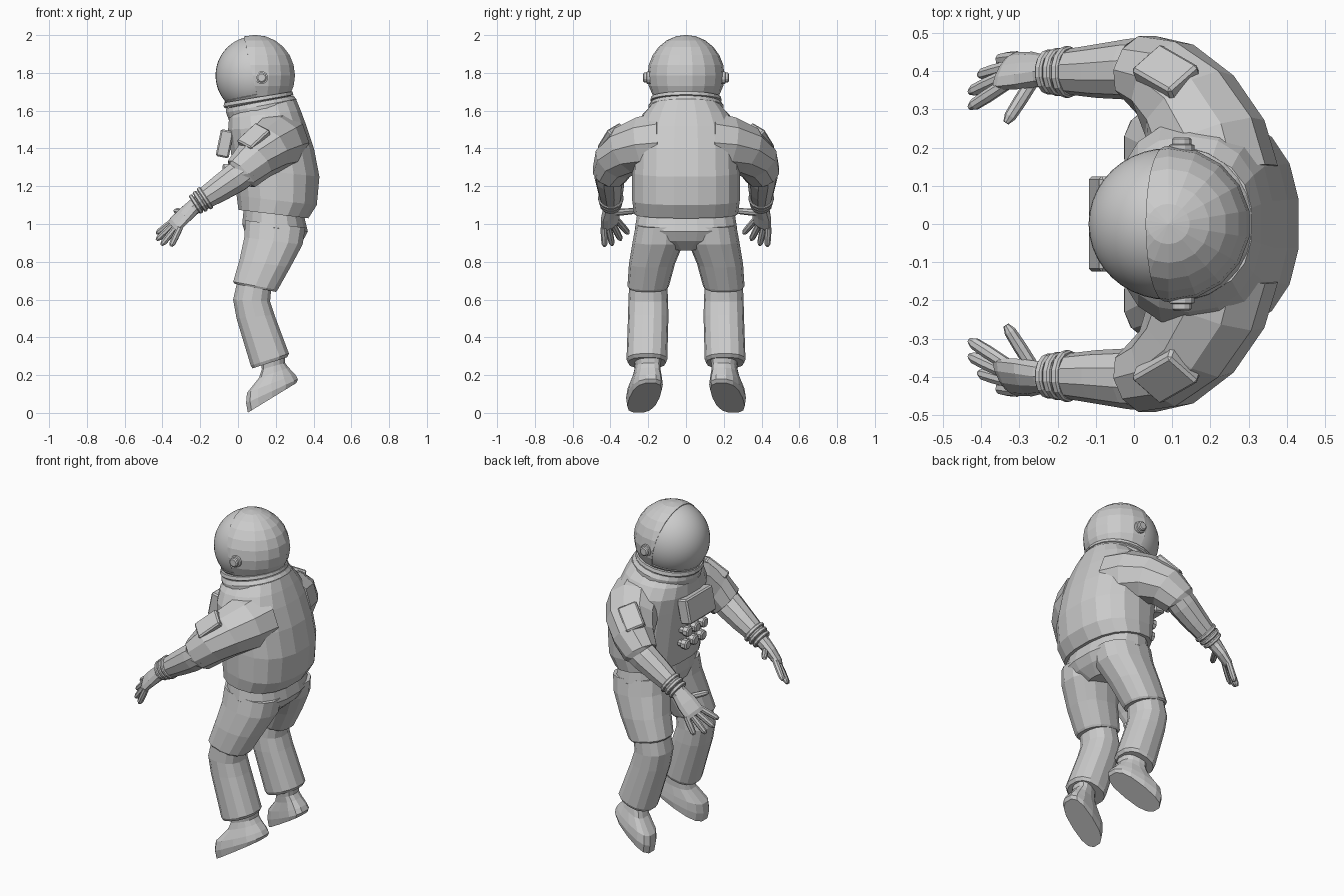
import bpy, bmesh
from math import cos, sin, tau, copysign
from mathutils import Vector, Matrix

cube = bpy.data.objects.get("Cube")
if cube:
    bpy.data.objects.remove(cube, do_unlink=True)

suit = bpy.data.materials.new("suit_grey")
suit.use_nodes = True
GREY = (0.6, 0.6, 0.6, 1)
suit.diffuse_color = GREY
suit.node_tree.nodes["Principled BSDF"].inputs["Base Color"].default_value = GREY


def finish(name, bm, smooth=False):
    bmesh.ops.recalc_face_normals(bm, faces=bm.faces)
    for f in bm.faces:
        f.smooth = smooth
    mesh = bpy.data.meshes.new(name)
    bm.to_mesh(mesh)
    bm.free()
    mesh.materials.append(suit)
    obj = bpy.data.objects.new(name, mesh)
    bpy.context.collection.objects.link(obj)
    return obj


def skin(name, rings):
    """Join closed rings of points into a capped solid."""
    bm = bmesh.new()
    loops = [[bm.verts.new(p) for p in ring] for ring in rings]
    n = len(loops[0])
    for a, b in zip(loops, loops[1:]):
        for i in range(n):
            j = (i + 1) % n
            bm.faces.new((a[i], a[j], b[j], b[i]))
    bm.faces.new(loops[0])
    bm.faces.new(loops[-1])
    return finish(name, bm)


def section(c, u, v, sides, power=1.0):
    pts = []
    for i in range(sides):
        t = tau * (i + 0.5) / sides
        ct, st = cos(t), sin(t)
        pts.append(c + u * copysign(abs(ct) ** power, ct) + v * copysign(abs(st) ** power, st))
    return pts


def body(name, rows, sides=14, power=0.85, turn=0.0):
    """Rows: front x, front z, back x, back z, centre y, half width."""
    rings = []
    for xf, zf, xb, zb, y, w in rows:
        front, back = Vector((xf, y, zf)), Vector((xb, y, zb))
        ring = section((front + back) / 2, (back - front) / 2, Vector((0, w, 0)), sides, power)
        for p in ring:
            p.y += turn * (0.2 - p.x)
        rings.append(ring)
    return skin(name, rings)


def tube(name, rows, sides=10, ref=(0, 0, 1)):
    """Rows: centre point, radius along ref, radius across."""
    pts = [Vector(r[0]) for r in rows]
    rings = []
    for i, (_, a, b) in enumerate(rows):
        d = (pts[min(i + 1, len(pts) - 1)] - pts[max(i - 1, 0)]).normalized()
        u = Vector(ref)
        u = (u - d * u.dot(d)).normalized()
        rings.append(section(pts[i], u * a, d.cross(u) * b, sides))
    return skin(name, rings)


def plate(name, centre, along, normal, size, bevel=0.008):
    """Bevelled box whose local x follows along and local z follows normal."""
    z = Vector(normal).normalized()
    x = Vector(along)
    x = (x - z * x.dot(z)).normalized()
    basis = Matrix((x, z.cross(x), z)).transposed().to_4x4()
    bm = bmesh.new()
    bmesh.ops.create_cube(bm, size=1)
    bmesh.ops.scale(bm, vec=size, verts=bm.verts)
    bmesh.ops.bevel(bm, geom=bm.edges[:], offset=bevel, segments=1, affect='EDGES')
    bmesh.ops.transform(bm, matrix=Matrix.Translation(centre) @ basis, verts=bm.verts)
    return finish(name, bm)


# Helmet: faceted shell with an opening, smooth visor behind it
HEAD = Vector((0.09, 0, 1.786))
RIM, RIM_N = Vector((0.065, 0, 1.84)), Vector((-0.97, 0, -0.22)).normalized()
CHIN, CHIN_N = Vector((0, 0, 1.665)), Vector((-0.2, 0, 0.98)).normalized()


def head_sphere(segments, rings, r):
    bm = bmesh.new()
    bmesh.ops.create_uvsphere(bm, u_segments=segments, v_segments=rings, radius=r)
    bmesh.ops.scale(bm, vec=(1, 0.95, 1), verts=bm.verts)
    bmesh.ops.translate(bm, vec=HEAD, verts=bm.verts)
    return bm


bm = head_sphere(18, 12, 0.215)
for co, no in ((RIM, RIM_N), (CHIN, CHIN_N)):
    bmesh.ops.bisect_plane(bm, geom=bm.verts[:] + bm.edges[:] + bm.faces[:], plane_co=co, plane_no=no)
opening = []
for f in bm.faces:
    m = f.calc_center_median()
    if (m - RIM).dot(RIM_N) > 0 and (m - CHIN).dot(CHIN_N) > 0:
        opening.append(f)
bmesh.ops.delete(bm, geom=opening, context='FACES')
shell = finish("helmet_shell", bm)
thick = shell.modifiers.new("thickness", 'SOLIDIFY')
thick.thickness = 0.015
finish("visor", head_sphere(40, 24, 0.209), smooth=True)

# Collar rings under the helmet
body("helmet_ring", [(-0.07, 1.612, 0.285, 1.68, 0, 0.18), (-0.078, 1.622, 0.295, 1.685, 0, 0.19),
                     (-0.075, 1.642, 0.29, 1.702, 0, 0.185)], sides=24, power=1)
body("collar", [(-0.05, 1.55, 0.31, 1.62, 0, 0.2), (-0.065, 1.59, 0.31, 1.662, 0, 0.2),
                (-0.065, 1.612, 0.295, 1.68, 0, 0.185)], sides=24, power=1)

# Torso and pelvis
body("jacket", [(0.0, 1.075, 0.375, 1.03, 0, 0.275), (-0.01, 1.15, 0.42, 1.10, 0, 0.285),
                (-0.03, 1.30, 0.434, 1.25, 0, 0.285), (-0.045, 1.42, 0.405, 1.40, 0, 0.28),
                (-0.055, 1.50, 0.365, 1.52, 0, 0.27), (-0.05, 1.56, 0.335, 1.60, 0, 0.23),
                (-0.04, 1.59, 0.31, 1.66, 0, 0.185)], sides=18)
body("pelvis", [(0.03, 1.10, 0.35, 1.05, 0, 0.255), (0.02, 1.0, 0.372, 0.96, 0, 0.27),
                (0.04, 0.94, 0.345, 0.91, 0, 0.24), (0.09, 0.89, 0.29, 0.86, 0, 0.1)], sides=18)

# Chest pack with hose connectors below it
plate("chest_pack", (-0.07, 0, 1.425), (0, 1, 0), (-0.97, 0, 0.2), (0.25, 0.145, 0.07))
for z in (1.29, 1.21):
    for y in (-0.075, 0, 0.075):
        x = -0.025 + (1.29 - z) * 0.15
        tube("hose_connector", [((x + 0.05, y, z), 0.02, 0.02), ((x - 0.02, y, z), 0.02, 0.02),
                                ((x - 0.022, y, z), 0.03, 0.03), ((x - 0.05, y, z), 0.03, 0.03),
                                ((x - 0.056, y, z), 0.022, 0.022)], sides=8)

for side, s in (("left", -1), ("right", 1)):
    # Helmet side knob
    tube(side + "_helmet_knob", [((0.125, s * y, 1.775), r, r) for y, r in
                                 ((0.17, 0.034), (0.207, 0.034), (0.209, 0.027), (0.222, 0.027), (0.227, 0.02))],
         sides=12)

    # Trouser leg, lower leg and boot
    body(side + "_thigh", [(0.035, 1.02, 0.36, 0.98, s * 0.135, 0.13), (0.03, 0.93, 0.345, 0.89, s * 0.145, 0.137),
                           (0.005, 0.81, 0.28, 0.77, s * 0.18, 0.122), (-0.028, 0.695, 0.212, 0.65, s * 0.2, 0.11),
                           (-0.022, 0.685, 0.203, 0.64, s * 0.2, 0.104)])
    body(side + "_lower_leg", [(0.0, 0.72, 0.18, 0.68, s * 0.2, 0.1), (-0.028, 0.60, 0.172, 0.59, s * 0.2, 0.105),
                               (-0.01, 0.50, 0.195, 0.52, s * 0.2, 0.107), (0.065, 0.25, 0.272, 0.315, s * 0.207, 0.108),
                               (0.075, 0.235, 0.262, 0.295, s * 0.207, 0.1)])
    body(side + "_boot", [(0.05, 0.0, 0.312, 0.16, s * 0.215, 0.08), (0.04, 0.05, 0.32, 0.18, s * 0.215, 0.085),
                          (0.045, 0.105, 0.305, 0.205, s * 0.212, 0.08), (0.11, 0.185, 0.27, 0.24, s * 0.205, 0.068),
                          (0.125, 0.23, 0.25, 0.265, s * 0.2, 0.065), (0.12, 0.29, 0.25, 0.31, s * 0.2, 0.07)],
         power=0.75, turn=s * 0.25)

    # Sleeve, shoulder pouch and forearm
    def arm(name, rows, sides=10, ref=(0, 0, 1)):
        return tube(side + name, [((x, s * y, z), a, b) for x, y, z, a, b in rows], sides,
                    (ref[0], s * ref[1], ref[2]))

    arm("_sleeve", [(0.21, 0.12, 1.43, 0.17, 0.17), (0.19, 0.22, 1.42, 0.155, 0.16), (0.145, 0.31, 1.39, 0.135, 0.14),
                    (0.085, 0.375, 1.335, 0.118, 0.118), (0.018, 0.405, 1.265, 0.1, 0.095),
                    (0.015, 0.405, 1.262, 0.085, 0.08)])
    plate(side + "_shoulder_pouch", (0.085, s * 0.395, 1.455), (-0.6, s * 0.35, -0.55),
          (-0.25, s * 0.7, 0.7), (0.15, 0.11, 0.05))
    arm("_forearm", [(0.06, 0.41, 1.295, 0.08, 0.078), (-0.01, 0.405, 1.245, 0.082, 0.08),
                     (-0.1, 0.4, 1.185, 0.072, 0.07), (-0.2, 0.398, 1.12, 0.056, 0.056)])
    for x in (-0.175, -0.2, -0.222):
        z = 1.12 + (x + 0.2) * 0.65
        r = 0.063 + (x + 0.2) * 0.2
        arm("_wrist_ring", [(x + d, 0.398, z + d * 0.65, r - e, r - e) for d, e in
                            ((0.009, 0.005), (0.005, 0), (-0.005, 0), (-0.009, 0.005))], 14)

    # Glove: palm, four fingers and thumb
    spread = (0.03, 0.075, -0.055)
    arm("_palm", [(-0.2, 0.398, 1.115, 0.045, 0.045), (-0.24, 0.4, 1.085, 0.046, 0.038),
                  (-0.285, 0.402, 1.045, 0.058, 0.032), (-0.33, 0.4, 1.0, 0.06, 0.026),
                  (-0.345, 0.4, 0.985, 0.052, 0.016)], 10, spread)
    fingers = (("_index_finger", (-0.345, 0.36, 1.015), (-0.43, 0.305, 0.95)),
               ("_middle_finger", (-0.345, 0.385, 0.995), (-0.43, 0.345, 0.915)),
               ("_ring_finger", (-0.335, 0.41, 0.975), (-0.405, 0.39, 0.888)),
               ("_little_finger", (-0.315, 0.435, 0.965), (-0.355, 0.43, 0.882)),
               ("_thumb", (-0.265, 0.375, 1.06), (-0.335, 0.265, 1.07)))
    for name, base, tip in fingers:
        a, b = Vector(base), Vector(tip)
        arm(name, [(*a.lerp(b, t), r, r) for t, r in
                   ((-0.2, 0.017), (0.45, 0.018), (0.85, 0.016), (1, 0.008))], 8, spread)
